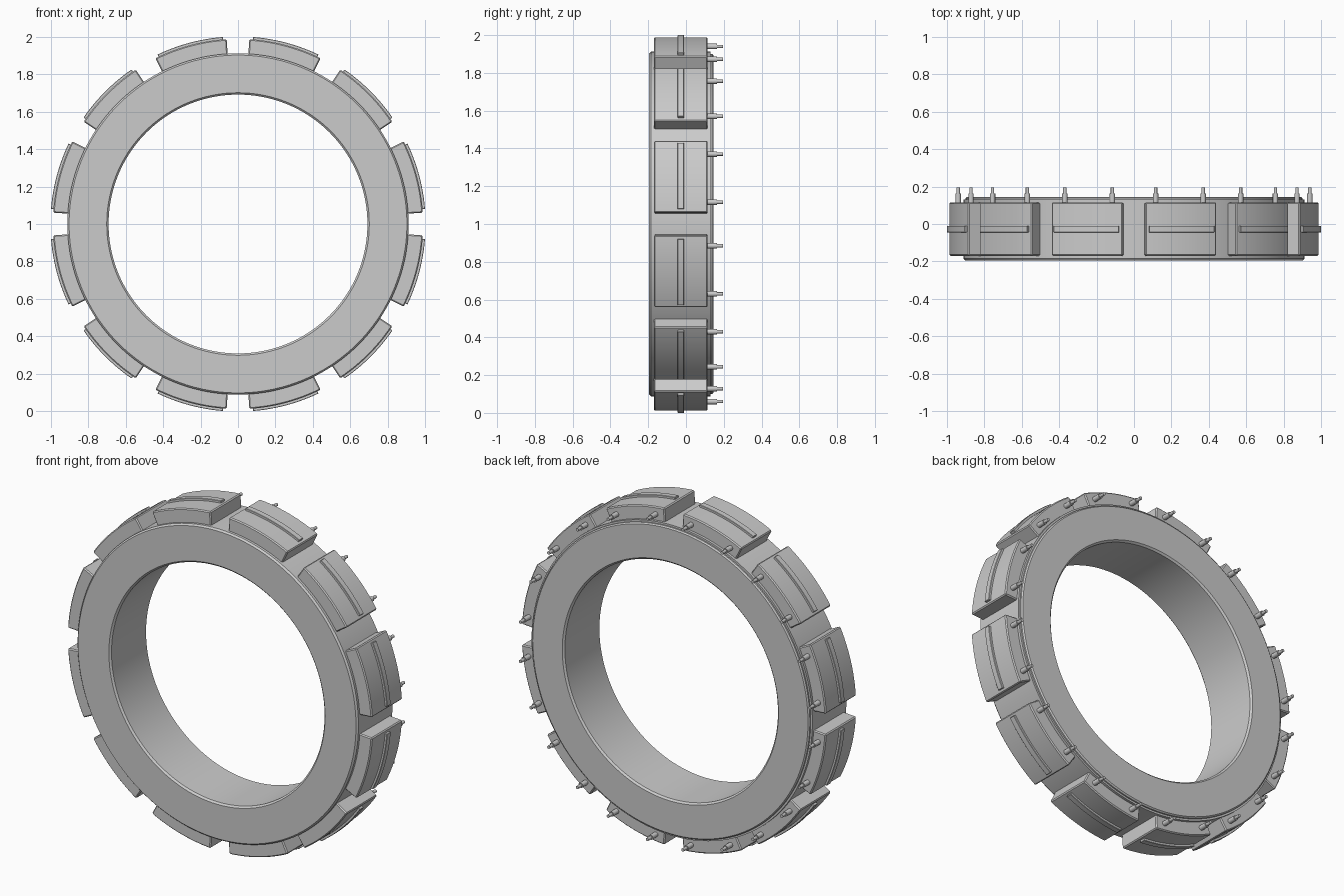
import bpy, bmesh, math
from mathutils import Matrix, Vector

cube = bpy.data.objects.get("Cube")
if cube:
    bpy.data.objects.remove(cube, do_unlink=True)

GREY = (0.6, 0.6, 0.6, 1.0)
metal = bpy.data.materials.new("plain_grey")
metal.use_nodes = True
metal.diffuse_color = GREY
metal.node_tree.nodes["Principled BSDF"].inputs["Base Color"].default_value = GREY

CENTRE = Vector((0, 0, 1))
PADS = 12


def sweep(name, profile, start, end, steps, chamfer=0):
    """Sweep a closed (radius, y) profile about the wheel axis, angles from the top."""
    bm = bmesh.new()
    rot = Matrix.Rotation(math.radians(start), 3, 'Y')
    verts = [bm.verts.new(rot @ Vector((0, y, r))) for r, y in profile]
    edges = [bm.edges.new((v, verts[i - 1])) for i, v in enumerate(verts)]
    bmesh.ops.spin(bm, geom=verts + edges, cent=(0, 0, 0), axis=(0, 1, 0),
                   angle=math.radians(end - start), steps=steps)
    # weld the seam of full rings, or cap the ends of partial sweeps
    bmesh.ops.remove_doubles(bm, verts=bm.verts, dist=1e-5)
    bmesh.ops.holes_fill(bm, edges=[e for e in bm.edges if e.is_boundary])
    bmesh.ops.recalc_face_normals(bm, faces=bm.faces)
    if chamfer:
        sharp = [e for e in bm.edges if e.calc_face_angle(0) > 0.7]
        bmesh.ops.bevel(bm, geom=sharp, offset=chamfer, segments=1,
                        affect='EDGES', clamp_overlap=True)
    return finish(name, bm)


def finish(name, bm):
    mesh = bpy.data.meshes.new(name)
    bm.to_mesh(mesh)
    bm.free()
    mesh.materials.append(metal)
    obj = bpy.data.objects.new(name, mesh)
    obj.location = CENTRE
    bpy.context.collection.objects.link(obj)
    bpy.ops.object.select_all(action='DESELECT')
    obj.select_set(True)
    bpy.context.view_layer.objects.active = obj
    bpy.ops.object.shade_smooth_by_angle(angle=math.radians(30))
    return obj


def block(r0, r1, y0, y1):
    return [(r0, y0), (r1, y0), (r1, y1), (r0, y1)]


def repeat(obj, angles):
    """Place linked copies of a part around the wheel."""
    for i, a in enumerate(angles):
        part = obj if i == 0 else obj.copy()
        if i:
            bpy.context.collection.objects.link(part)
            part.name = f"{obj.name}_{i + 1}"
        part.rotation_euler.y = math.radians(a)


# Main ring: chamfered front rim, stepped back rim, chamfered bore
sweep("ring", [(0.702, -0.195), (0.903, -0.195), (0.912, -0.185),
               (0.912, 0.13), (0.901, 0.13), (0.901, 0.138), (0.894, 0.145),
               (0.702, 0.145), (0.692, 0.135), (0.692, -0.185)], 0, 360, 144)

# Raised outer pads, each with a narrow rib along its middle
pad_angles = [15 + i * 360 / PADS for i in range(PADS)]
repeat(sweep("pad", block(0.89, 0.99, -0.17, 0.115), -11.5, 11.5, 12, 0.006),
       pad_angles)
repeat(sweep("pad_rib", block(0.97, 1.003, -0.045, -0.01), -10.4, 10.4, 12, 0.002),
       pad_angles)

# Stepped pins behind both ends of every pad
bm = bmesh.new()
for radius, y0, y1 in ((0.0145, 0.10, 0.163), (0.009, 0.155, 0.195)):
    place = Matrix.Translation((0, (y0 + y1) / 2, 0.947)) @ Matrix.Rotation(math.pi / 2, 4, 'X')
    bmesh.ops.create_cone(bm, cap_ends=True, segments=20, radius1=radius,
                          radius2=radius, depth=y1 - y0, matrix=place)
repeat(finish("pin", bm), [a + s for a in pad_angles for s in (-8, 8)])
